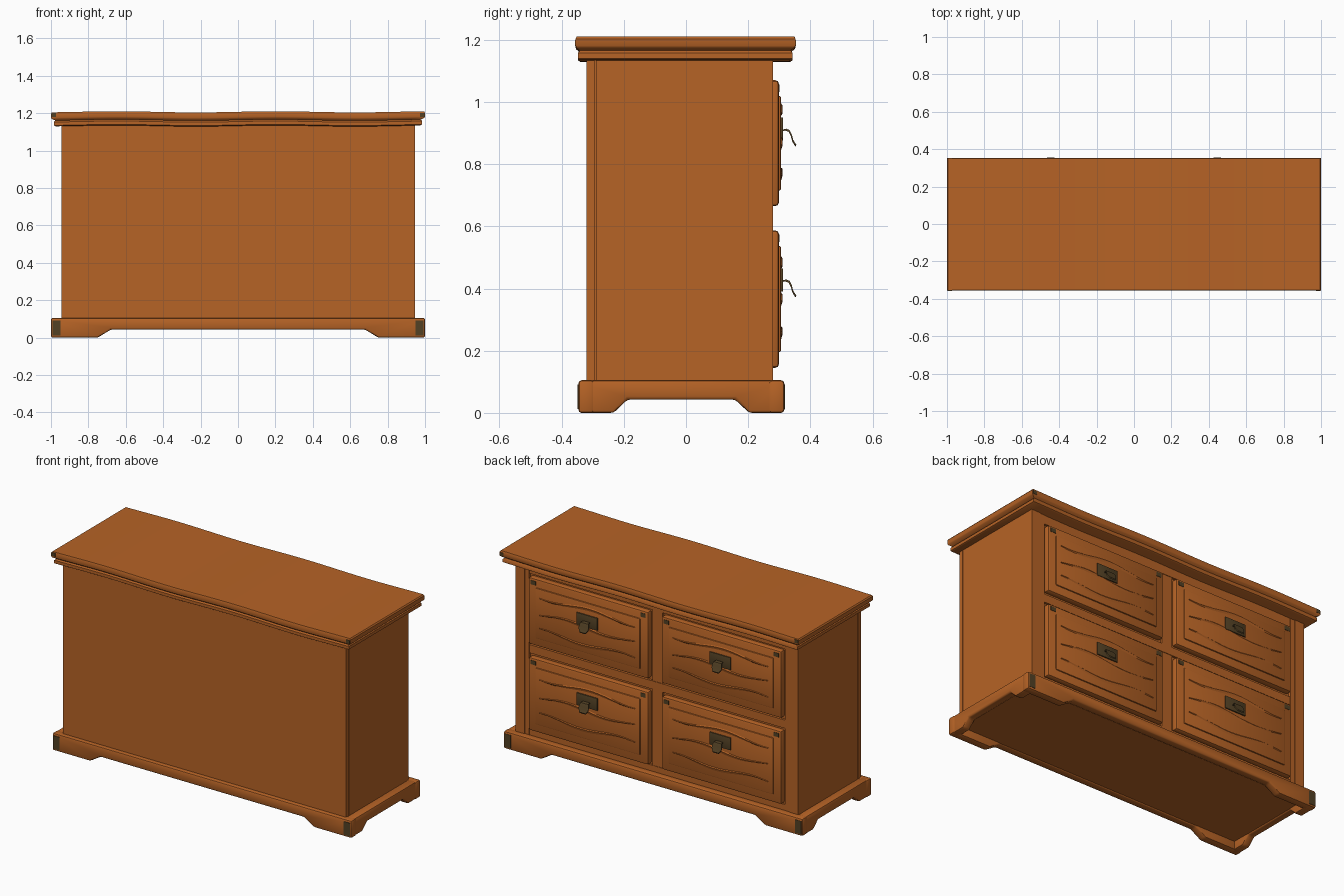
import bpy, bmesh, math
from mathutils import Vector

if "Cube" in bpy.data.objects:
    bpy.data.objects.remove(bpy.data.objects["Cube"])


def material(name, rgb):
    m = bpy.data.materials.new(name)
    m.diffuse_color = (*rgb, 1)
    m.use_nodes = True
    m.node_tree.nodes["Principled BSDF"].inputs["Base Color"].default_value = m.diffuse_color
    return m


WOOD = material("warm wood", (0.47, 0.125, 0.019))
METAL = material("dark bronze", (0.085, 0.052, 0.018))


def finish(name, bm, mat, bevel=0.0, segments=2):
    """Bevel the sharp edges, then turn the bmesh into a shaded object."""
    bmesh.ops.recalc_face_normals(bm, faces=bm.faces)
    if bevel:
        edges = [e for e in bm.edges if len(e.link_faces) == 2 and e.calc_face_angle() > 0.5]
        bmesh.ops.bevel(bm, geom=edges, offset=bevel, segments=segments,
                        profile=0.5, affect='EDGES')
    me = bpy.data.meshes.new(name)
    bm.to_mesh(me)
    bm.free()
    me.materials.append(mat)
    ob = bpy.data.objects.new(name, me)
    bpy.context.collection.objects.link(ob)
    bpy.ops.object.select_all(action='DESELECT')
    ob.select_set(True)
    bpy.context.view_layer.objects.active = ob
    bpy.ops.object.shade_smooth_by_angle(angle=math.radians(40))
    return ob


def box(name, x0, x1, y0, y1, z0, z1, mat=WOOD, bevel=0.0):
    bm = bmesh.new()
    bmesh.ops.create_cube(bm, size=1)
    for v in bm.verts:
        v.co = Vector(((x0 + x1) / 2 + v.co.x * (x1 - x0),
                       (y0 + y1) / 2 + v.co.y * (y1 - y0),
                       (z0 + z1) / 2 + v.co.z * (z1 - z0)))
    return finish(name, bm, mat, bevel)


def prism(name, points, direction, mat=WOOD, bevel=0.0):
    """Extrude a flat outline along a vector."""
    bm = bmesh.new()
    face = bm.faces.new([bm.verts.new(p) for p in points])
    new = bmesh.ops.extrude_face_region(bm, geom=[face])["geom"]
    bmesh.ops.translate(bm, vec=direction,
                        verts=[g for g in new if isinstance(g, bmesh.types.BMVert)])
    return finish(name, bm, mat, bevel)


def wavy_slab(name, rings, amount, n=40):
    """Stack rectangular rings (half x, y0, y1, z) with a gentle wave along x."""
    bm = bmesh.new()
    loops = []
    for hx, y0, y1, z in rings:
        xs = [-hx + 2 * hx * i / n for i in range(n + 1)]
        def row(y):
            return [bm.verts.new((x, y, z + amount * math.cos(math.tau * (x + 0.65) / 0.85)))
                    for x in xs]
        loops.append((row(y0), row(y1)))
    for (a, b), (c, d) in zip(loops, loops[1:]):
        for i in range(n):
            bm.faces.new((a[i], a[i + 1], c[i + 1], c[i]))
            bm.faces.new((b[i], b[i + 1], d[i + 1], d[i]))
        for e in (0, n):
            bm.faces.new((a[e], b[e], d[e], c[e]))
    for a, b in (loops[0], loops[-1]):
        for i in range(n):
            bm.faces.new((a[i], a[i + 1], b[i + 1], b[i]))
    return finish(name, bm, WOOD)


# Moulded top with a wavy edge
wavy_slab("top_board", [
    (0.975, -0.340, 0.335, 1.132), (0.985, -0.348, 0.343, 1.137),
    (0.985, -0.348, 0.343, 1.155), (0.976, -0.341, 0.337, 1.163),
    (0.996, -0.353, 0.349, 1.172), (1.000, -0.355, 0.352, 1.178),
    (1.000, -0.355, 0.352, 1.200), (0.994, -0.352, 0.349, 1.207)], 0.003)

# Carcass: core, back panel and side panels
box("carcass_core", -0.89, 0.89, -0.30, 0.262, 0.09, 1.15)
box("back_panel", -0.945, 0.945, -0.32, -0.294, 0.10, 1.14)
for s, side in ((-1, "left"), (1, "right")):
    x0, x1 = sorted((s * 0.885, s * 0.945))
    box(side + "_side_panel", x0, x1, -0.29, 0.28, 0.10, 1.14)
    x0, x1 = sorted((s * 0.855, s * 0.884))
    box(side + "_inner_post", x0, x1, 0.25, 0.276, 0.10, 1.14)

# Frame between the drawers
box("centre_post", -0.035, 0.035, 0.25, 0.272, 0.10, 1.14)
for name, z0, z1 in (("lower_rail", 0.10, 0.14), ("middle_rail", 0.60, 0.65),
                     ("upper_rail", 1.08, 1.14)):
    box(name, -0.86, 0.86, 0.25, 0.275, z0, z1)


# Plinth boards with bracket feet
def foot_outline(a, b, flat, slope):
    return [(a, 0.105), (a, 0), (a + flat, 0), (a + flat + slope, 0.043),
            (b - flat - slope, 0.043), (b - flat, 0), (b, 0), (b, 0.105)]


for y, name in ((-0.346, "front_plinth"), (0.266, "rear_plinth")):
    prism(name, [(x, y, z) for x, z in foot_outline(-1, 1, 0.25, 0.07)],
          (0, 0.05, 0), WOOD, 0.010)
for x, name in ((-0.997, "left_plinth"), (0.947, "right_plinth")):
    prism(name, [(x, y, z) for y, z in foot_outline(-0.343, 0.313, 0.11, 0.045)],
          (0.05, 0, 0), WOOD, 0.010)
box("base_deck", -0.96, 0.96, -0.31, 0.28, 0.048, 0.102)

# Dark worn plates at the corners of plinth and top
for s in (-1, 1):
    for y0, y1, ty in ((-0.349, -0.342, -0.357), (0.311, 0.318, 0.348)):
        x0, x1 = sorted((s * 0.95, s * 0.992))
        box("plinth_corner_plate", x0, x1, y0, y1, 0.012, 0.092, METAL)
        x0, x1 = sorted((s * 0.972, s * 0.997))
        box("top_corner_plate", x0, x1, ty, ty + 0.006, 1.180, 1.200, METAL)


# Raised wavy grain line across a drawer front
def grain(x0, x1, y, z, phase, amp, n=16):
    bm = bmesh.new()
    rows = []
    for i in range(n + 1):
        t = i / n
        x = x0 + (x1 - x0) * t
        c = z + amp * math.sin(math.tau * 1.2 * t + phase)
        h = 0.009 * math.sin(math.pi * min(max(t, 0.04), 0.96)) + 0.001
        rows.append([bm.verts.new(p) for p in
                     ((x, y, c - h), (x, y + 0.004, c + h * 0.4), (x, y, c + h))])
    for a, b in zip(rows, rows[1:]):
        for k in range(2):
            bm.faces.new((a[k], b[k], b[k + 1], a[k + 1]))
    ob = finish("drawer_grain", bm, WOOD)
    # keep the open strip facing outwards
    if ob.data.polygons[0].normal.y < 0:
        ob.data.flip_normals()


# Curved hanging pull: a thin sheet following a side profile
def pull(cx, z):
    path = [(0.306, 0.000), (0.322, 0.004), (0.333, 0.000), (0.340, -0.014),
            (0.345, -0.032), (0.355, -0.048)]
    bm = bmesh.new()
    strips = []
    for i, (y, dz) in enumerate(path):
        w = (0.022, 0.022, 0.026, 0.032, 0.032, 0.020)[i]
        strips.append([bm.verts.new(p) for p in
                       ((cx - w, y, z + dz), (cx + w, y, z + dz),
                        (cx + w, y - 0.003, z + dz - 0.006), (cx - w, y - 0.003, z + dz - 0.006))])
    for a, b in zip(strips, strips[1:]):
        for k in range(4):
            bm.faces.new((a[k], a[(k + 1) % 4], b[(k + 1) % 4], b[k]))
    bm.faces.new(strips[0])
    bm.faces.new(strips[-1])
    finish("drawer_pull", bm, METAL)


# Four drawers
for cx in (-0.445, 0.445):
    for z0, z1, hz in ((0.145, 0.587, 0.425), (0.665, 1.07, 0.91)):
        x0, x1 = cx - 0.40, cx + 0.40
        box("drawer_front", x0, x1, 0.255, 0.299, z0, z1, WOOD, 0.012)
        box("drawer_raised_panel", x0 + 0.05, x1 - 0.05, 0.29, 0.306,
            z0 + 0.05, z1 - 0.05, WOOD, 0.007)
        for k, f in enumerate((0.26, 0.5, 0.76)):
            grain(x0 + 0.08, x1 - 0.08, 0.306, z0 + f * (z1 - z0), 1.9 * k + 0.5, 0.013)
        for cornerx in (x0 + 0.015, x1 - 0.050):
            box("drawer_corner_plate", cornerx, cornerx + 0.035, 0.295, 0.301,
                z1 - 0.038, z1 - 0.014, METAL)
        box("handle_plate", cx - 0.07, cx + 0.07, 0.304, 0.3125,
            hz - 0.035, hz + 0.04, METAL, 0.002)
        pull(cx, hz)
